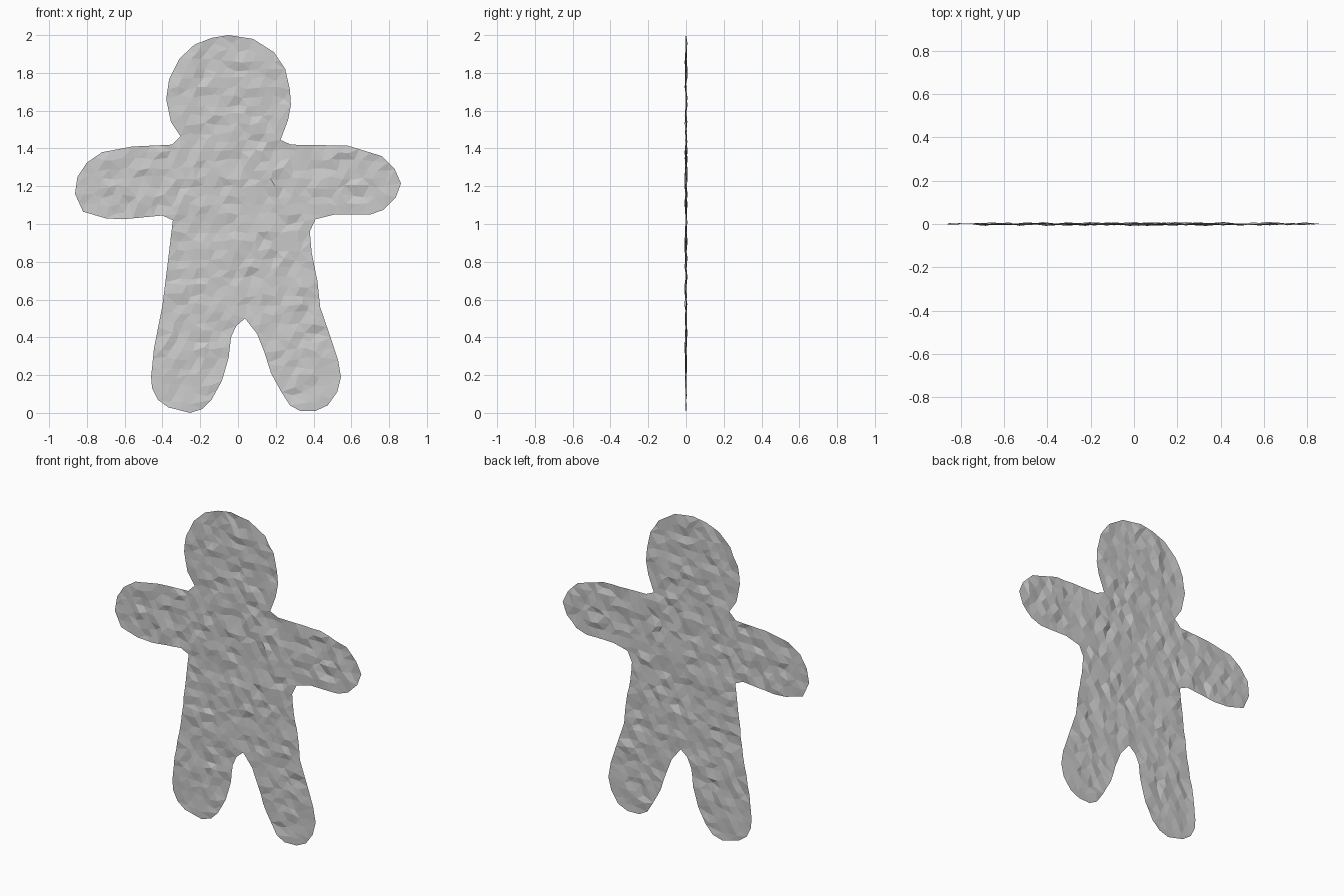
import bpy, bmesh, random
from mathutils import Vector
from mathutils.geometry import delaunay_2d_cdt, intersect_point_line

if "Cube" in bpy.data.objects:
    bpy.data.objects.remove(bpy.data.objects["Cube"])

random.seed(7)

# Silhouette, clockwise from the top of the head (x, z in hundredths)
outline = [
    -5, 200, 8, 198, 19, 191, 25, 182, 27.5, 171, 28, 163, 26.5, 155, 22.5, 144.5,  # head, right
    28, 142, 58, 141.5, 76, 136, 83, 129, 86.3, 121.5, 83.5, 114, 77, 107.5, 70, 105,
    51, 105, 41, 102.5, 38, 96, 39, 85, 42, 70, 43.5, 56, 49, 40, 53, 28, 54.5, 19,
    52.5, 11, 47.5, 4, 41, 1, 33, 1, 27.5, 4, 23, 11, 17.5, 21, 14, 32, 10, 42,     # right leg
    3.7, 50, -1, 46, -3.7, 40, -5, 29, -8.5, 17, -14, 7, -19, 2, -25.5, 0,          # crotch, left leg
    -37, 3, -42.5, 7, -45.5, 13, -46, 19, -44.5, 34, -40, 57, -37, 81, -34.5, 102,
    -40, 104.5, -61, 102.5, -70, 103, -82, 106.5, -86.3, 116, -85, 125, -80, 132.5,
    -72, 138, -56, 141, -35, 142, -30.5, 146.5, -35.5, 154, -38, 166, -36.5, 176.5,
    -31, 187.5, -23, 195, -14, 198.5,
]
ring = [Vector((outline[i], outline[i + 1])) / 100 for i in range(0, len(outline), 2)]

# Split long outline edges so the rim matches the facet size
STEP = 0.055
rim = []
for a, b in zip(ring, ring[1:] + ring[:1]):
    n = max(1, round((b - a).length / STEP))
    rim += [a.lerp(b, k / n) for k in range(n)]
rim.reverse()


def rim_distance(p):
    best = 9.0
    for a, b in zip(rim, rim[1:] + rim[:1]):
        t = min(1, max(0, intersect_point_line(p, a, b)[1]))
        best = min(best, (p - a.lerp(b, t)).length)
    return best


# Scattered interior points on a jittered staggered grid
inner = []
for row in range(int(2 / (STEP * 0.87)) + 1):
    for col in range(-17, 18):
        p = Vector(((col + 0.5 * (row % 2)) * STEP, row * STEP * 0.87))
        p += Vector((random.uniform(-1, 1), random.uniform(-1, 1))) * STEP * 0.22
        if rim_distance(p) > STEP * 0.5:
            inner.append(p)

# Triangulate inside the silhouette
verts, _, faces, *_ = delaunay_2d_cdt(rim + inner, [], [list(range(len(rim)))], 1, 1e-5)

# Slightly crumpled flat sheet
bm = bmesh.new()
bvs = [bm.verts.new((v.x, 0, v.y)) for v in verts]
for f in faces:
    bm.faces.new([bvs[i] for i in f])
bmesh.ops.delete(bm, geom=[v for v in bm.verts if not v.link_faces], context='VERTS')
for v in bm.verts:
    spread = 0.0015 if v.is_boundary else 0.004
    v.co.y = max(-0.009, min(0.009, random.gauss(0, spread)))
bmesh.ops.recalc_face_normals(bm, faces=bm.faces)
bm.faces.ensure_lookup_table()
if sum(f.normal.y for f in bm.faces) > 0:
    bmesh.ops.reverse_faces(bm, faces=bm.faces)

mesh = bpy.data.meshes.new("cookie_figure")
bm.to_mesh(mesh)
bm.free()
bpy.context.collection.objects.link(bpy.data.objects.new("cookie_figure", mesh))
